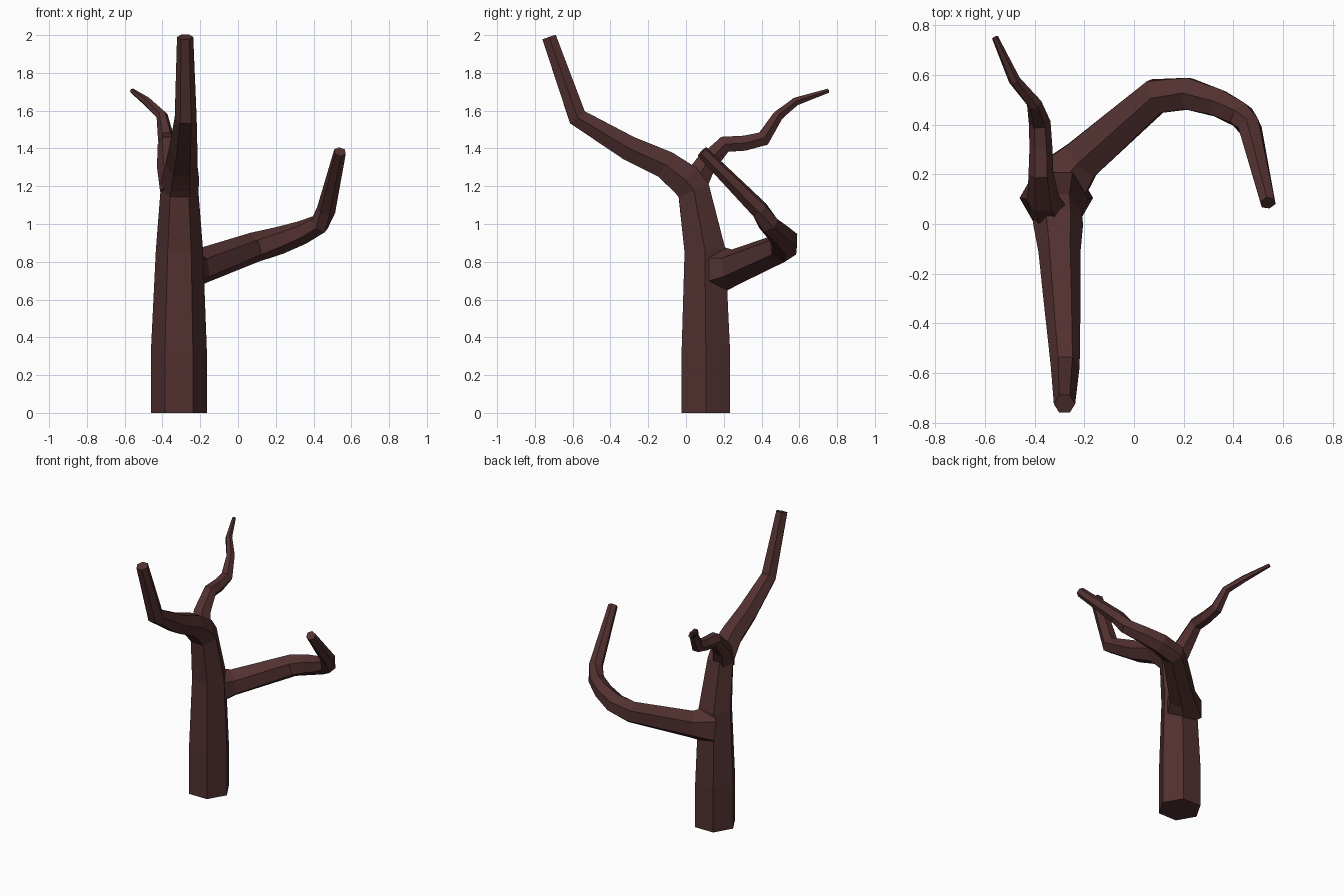
import bpy, bmesh, math
from mathutils import Vector

if "Cube" in bpy.data.objects:
    bpy.data.objects.remove(bpy.data.objects["Cube"])

bark = bpy.data.materials.new("dark_bark")
bark.diffuse_color = (0.085, 0.03, 0.03, 1)
bark.use_nodes = True
bark.node_tree.nodes["Principled BSDF"].inputs["Base Color"].default_value = bark.diffuse_color


def limb(name, ref, path, sides=6):
    """Tapered six-sided tube; each path entry is x, y, z, radius."""
    pts = [Vector(p[:3]) for p in path]
    bm = bmesh.new()
    rings = []
    for i, p in enumerate(pts):
        a = (p - pts[i - 1]).normalized() if i else Vector()
        b = (pts[i + 1] - p).normalized() if i < len(pts) - 1 else Vector()
        t = (a + b).normalized()
        u = (ref - ref.dot(t) * t).normalized()
        v = t.cross(u)
        r = path[i][3]
        angles = [2 * math.pi * k / sides for k in range(sides)]
        rings.append([bm.verts.new(p + r * (u * math.cos(g) + v * math.sin(g)))
                      for g in angles])
    for lo, hi in zip(rings, rings[1:]):
        for k in range(sides):
            n = (k + 1) % sides
            bm.faces.new((lo[k], lo[n], hi[n], hi[k]))
    bm.faces.new(rings[0][::-1])
    bm.faces.new(rings[-1])
    bmesh.ops.recalc_face_normals(bm, faces=bm.faces)
    me = bpy.data.meshes.new(name)
    bm.to_mesh(me)
    bm.free()
    me.materials.append(bark)
    ob = bpy.data.objects.new(name, me)
    bpy.context.collection.objects.link(ob)
    return ob


X, Z = Vector((1, 0, 0)), Vector((0, 0, 1))

# Trunk bending forward into the main bough
tree = limb("tree_trunk", X, [
    (-0.313, 0.105, 0, 0.148), (-0.313, 0.105, 0.33, 0.148),
    (-0.31, 0.10, 0.86, 0.125), (-0.31, 0.04, 1.18, 0.10),
    (-0.305, -0.005, 1.235, 0.10), (-0.30, -0.11, 1.315, 0.085),
    (-0.29, -0.30, 1.40, 0.075), (-0.277, -0.575, 1.565, 0.058),
    (-0.28, -0.725, 1.99, 0.043)])

# Thin crooked twig at the back
twig = limb("back_twig", X, [
    (-0.33, 0.03, 1.19, 0.085), (-0.365, 0.10, 1.31, 0.065),
    (-0.375, 0.205, 1.422, 0.05), (-0.375, 0.31, 1.428, 0.046),
    (-0.38, 0.41, 1.452, 0.044), (-0.402, 0.487, 1.573, 0.031),
    (-0.482, 0.58, 1.648, 0.024), (-0.56, 0.752, 1.705, 0.013)])

# Long side branch curling round to the front
branch = limb("side_branch", Z, [
    (-0.31, 0.15, 0.755, 0.14), (-0.215, 0.255, 0.77, 0.097),
    (0.088, 0.515, 0.877, 0.08), (0.217, 0.525, 0.912, 0.073),
    (0.34, 0.487, 0.955, 0.063), (0.432, 0.437, 1.0, 0.056),
    (0.467, 0.39, 1.075, 0.05), (0.54, 0.085, 1.383, 0.033)])

# Fuse the limbs into one skin
for part in (twig, branch):
    mod = tree.modifiers.new("fuse", 'BOOLEAN')
    mod.operation = 'UNION'
    mod.solver = 'EXACT'
    mod.object = part
dg = bpy.context.evaluated_depsgraph_get()
fused = bpy.data.meshes.new_from_object(tree.evaluated_get(dg))
tree.modifiers.clear()
tree.data = fused
for part in (twig, branch):
    bpy.data.objects.remove(part)
